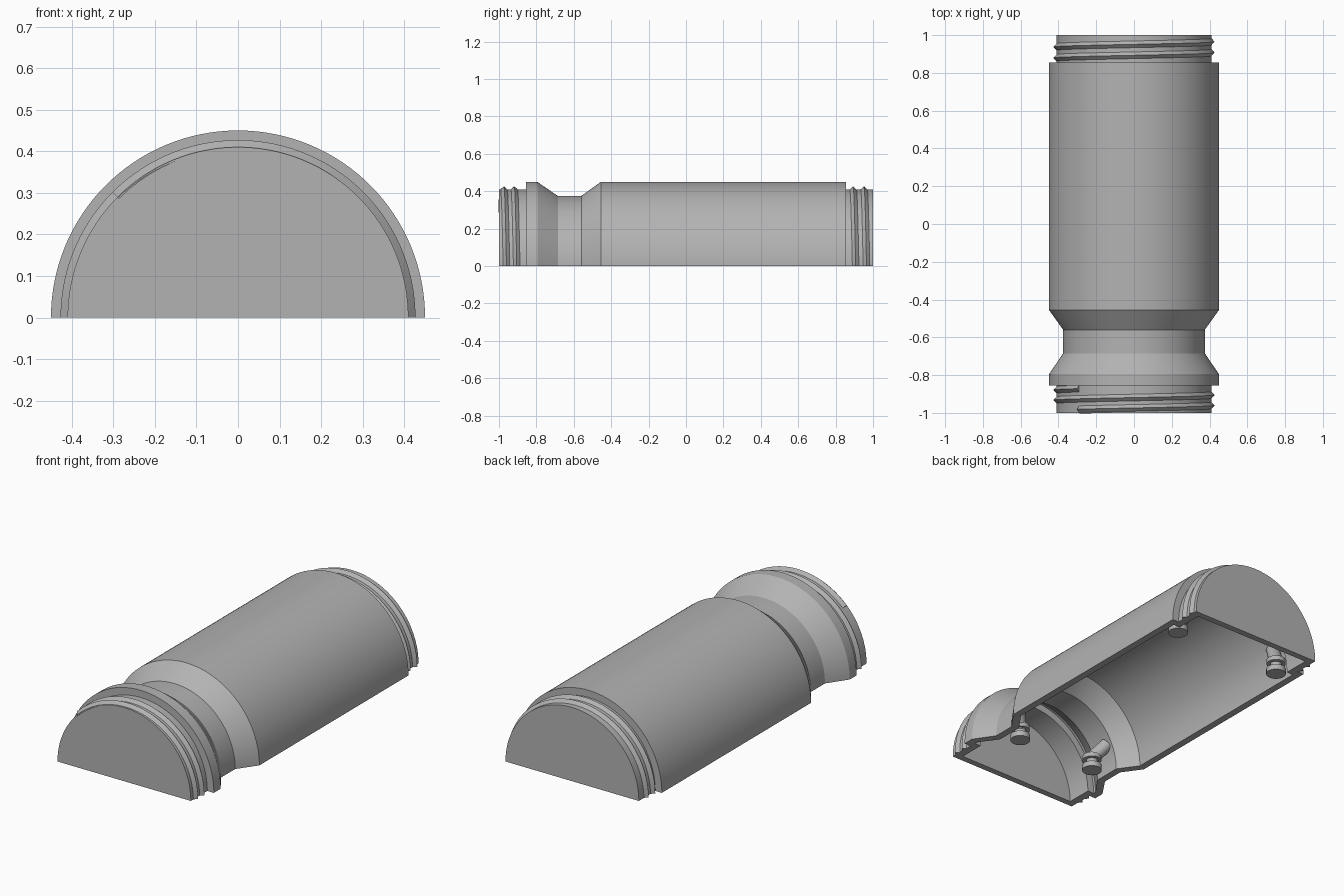
import bpy, bmesh, math
from mathutils import Vector

cube = bpy.data.objects.get("Cube")
if cube:
    bpy.data.objects.remove(cube)

grey = bpy.data.materials.new("plain grey")
grey.use_nodes = True
COLOR = (0.45, 0.45, 0.45, 1)
grey.diffuse_color = COLOR
grey.node_tree.nodes["Principled BSDF"].inputs["Base Color"].default_value = COLOR


def finish(bm, name):
    bmesh.ops.remove_doubles(bm, verts=bm.verts, dist=1e-5)
    bmesh.ops.recalc_face_normals(bm, faces=bm.faces)
    mesh = bpy.data.meshes.new(name)
    bm.to_mesh(mesh)
    bm.free()
    obj = bpy.data.objects.new(name, mesh)
    bpy.context.collection.objects.link(obj)
    mesh.materials.append(grey)
    bpy.ops.object.select_all(action="DESELECT")
    obj.select_set(True)
    bpy.context.view_layer.objects.active = obj
    bpy.ops.object.shade_smooth_by_angle(angle=math.radians(25))
    return obj


def sweep(name, profile, start, end, steps, pitch=0):
    """Sweep a closed (radius, y) profile about the y axis, climbing by pitch per turn."""
    bm = bmesh.new()
    rings = []
    for i in range(steps + 1):
        a = math.radians(start + (end - start) * i / steps)
        rise = -pitch * a / math.tau
        rings.append([bm.verts.new((r * math.cos(a), y + rise, r * math.sin(a)))
                      for r, y in profile])
    n = len(profile)
    for low, high in zip(rings, rings[1:]):
        for j in range(n):
            k = (j + 1) % n
            if profile[j][0] or profile[k][0]:
                bm.faces.new((low[j], low[k], high[k], high[j]))
    bm.faces.new(rings[0])
    bm.faces.new(rings[-1])
    return finish(bm, name)


# Hollow half shell with closed ends and a waist near the front
outer = [(0, -1), (.41, -1), (.41, -.855), (.45, -.855), (.45, -.795), (.375, -.685),
         (.375, -.56), (.45, -.455), (.45, .855), (.41, .855), (.41, 1), (0, 1)]
inner = [(0, .965), (.37, .965), (.37, .815), (.41, .815), (.41, -.44), (.335, -.545),
         (.335, -.70), (.41, -.805), (.41, -.82), (.37, -.82), (.37, -.965), (0, -.965)]
sweep("shell", outer + inner, 0, 180, 64)


# Screw thread ridges on both ends
def thread(name, y, start, end):
    ridge = [(.405, y - .023), (.427, y), (.405, y + .023)]
    sweep(name, ridge, start, end, max(8, int((end - start) / 3)), pitch=.055)


thread("front_thread_first", -.96, 0, 135)
thread("front_thread_second", -.905, 0, 180)
thread("front_thread_last", -.851, 135, 180)
thread("back_thread_first", .907, 0, 180)
thread("back_thread_second", .965, 0, 180)


def rod(bm, a, b, radius):
    a, b = Vector(a), Vector(b)
    axis = b - a
    new = bmesh.ops.create_cone(bm, cap_ends=True, segments=24, radius1=radius,
                                radius2=radius, depth=axis.length)["verts"]
    turn = Vector((0, 0, 1)).rotation_difference(axis).to_matrix()
    bmesh.ops.rotate(bm, verts=new, matrix=turn)
    bmesh.ops.translate(bm, verts=new, vec=(a + b) / 2)


# Joining pegs inside the shell: disc, stalk, collar and slanted arm
def peg(name, side, x, y, reach, lean):
    bm = bmesh.new()
    for low, high, radius in ((0, .03, .052), (.03, .06, .03), (.06, .085, .05)):
        rod(bm, (side * x, y, low), (side * x, y, high), radius)
    angle = math.radians(27)
    tip = (side * reach * math.cos(angle), y + lean, reach * math.sin(angle))
    rod(bm, (side * x, y, .075), tip, .036)
    finish(bm, name)


for side, label in ((1, "left"), (-1, "right")):
    peg("front_peg_" + label, side, .247, -.64, .345, .05)
    peg("back_peg_" + label, side, .337, .765, .42, -.07)
